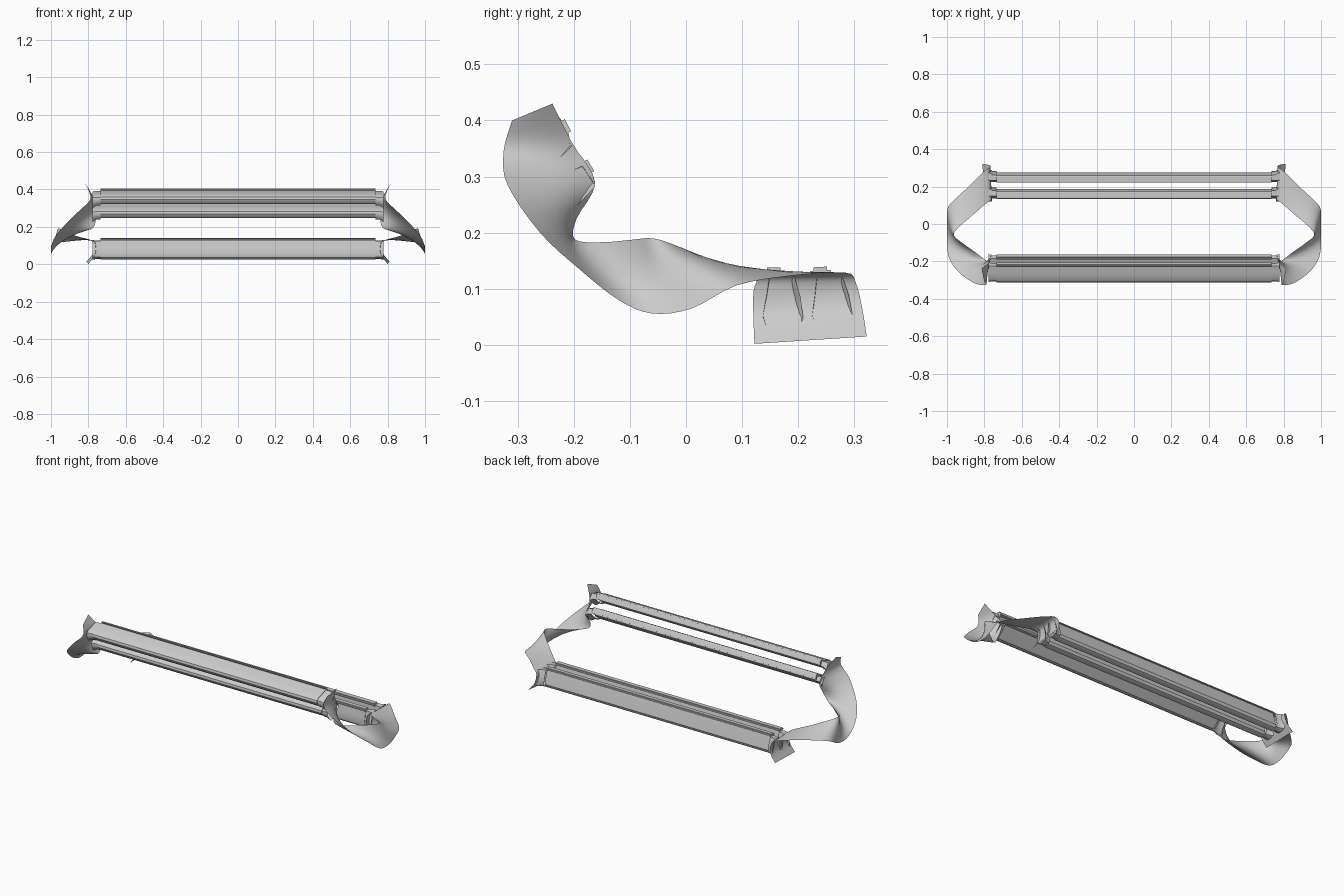
import bpy, bmesh, math
from mathutils import Vector

if "Cube" in bpy.data.objects:
    bpy.data.objects.remove(bpy.data.objects["Cube"])

END = 0.735


def make_object(name, bm, mirror=False):
    bmesh.ops.recalc_face_normals(bm, faces=bm.faces)
    me = bpy.data.meshes.new(name)
    bm.to_mesh(me)
    bm.free()
    ob = bpy.data.objects.new(name, me)
    bpy.context.collection.objects.link(ob)
    if mirror:
        ob.modifiers.new("mirror", 'MIRROR')
    bpy.context.view_layer.objects.active = ob
    ob.select_set(True)
    bpy.ops.object.shade_smooth_by_angle(angle=math.radians(35))
    ob.select_set(False)
    return ob


def catmull(pts, steps):
    pts = [Vector(p) for p in pts]
    out = []
    for i in range(len(pts) - 1):
        p0, p1, p2 = pts[max(i - 1, 0)], pts[i], pts[i + 1]
        p3 = pts[min(i + 2, len(pts) - 1)]
        for s in range(steps):
            t = s / steps
            out.append(0.5 * (2 * p1 + (p2 - p0) * t + (2 * p0 - 5 * p1 + 4 * p2 - p3) * t * t
                              + (3 * p1 - p0 - 3 * p2 + p3) * t ** 3))
    out.append(pts[-1])
    return out


def place(prof, x, org, deg):
    """Put a 2D cross-section in the yz plane at x, turned by deg."""
    c, s = math.cos(math.radians(deg)), math.sin(math.radians(deg))
    return [Vector((x, org[0] + u * c - v * s, org[1] + u * s + v * c)) for u, v in prof]


def loft(rings, cap):
    bm = bmesh.new()
    rows = [[bm.verts.new(p) for p in r] for r in rings]
    n = len(rows[0])
    for a, b in zip(rows, rows[1:]):
        for i in range(n):
            bm.faces.new((a[i], a[(i + 1) % n], b[(i + 1) % n], b[i]))
    if cap:
        bm.faces.new(rows[0])
        bm.faces.new(rows[-1])
    return bm


# Cross-sections, measured from the middle of each bar's top edge
BODY = [(-0.010, 0), (-0.016, -0.04), (-0.022, -0.075), (-0.018, -0.09), (-0.007, -0.099),
        (0.010, -0.1), (0.023, -0.093), (0.030, -0.078), (0.022, -0.04), (0.012, 0)]
FLARE = [(-0.006, -0.002), (-0.012, -0.04), (-0.019, -0.075), (-0.014, -0.09), (0.000, -0.1),
         (0.025, -0.102), (0.046, -0.095), (0.053, -0.078), (0.048, -0.04), (0.036, 0)]
LIP = [(-0.019, 0), (-0.019, 0.005), (-0.012, 0.006), (-0.012, 0.012),
       (0.012, 0.012), (0.012, 0.006), (0.019, 0.005), (0.019, 0)]

# Four long bars: two at the back, the same pair tilted at the front
BARS = [("back_inner", (0.156, 0.126), 0), ("back_outer", (0.240, 0.127), 3),
        ("front_upper", (-0.221, 0.386), -62), ("front_lower", (-0.180, 0.314), -59)]
for name, org, deg in BARS:
    make_object(name + "_bar", loft([place(BODY, -END, org, deg),
                                     place(BODY, END, org, deg)], True))
    make_object(name + "_top_rail", loft([place(LIP, -END, org, deg),
                                          place(LIP, END, org, deg)], True))
    # open flared sleeve on each bar end
    mid = [((a[0] + b[0]) / 2 * 0.92, (a[1] + b[1]) / 2 * 0.96) for a, b in zip(BODY, FLARE)]
    make_object(name + "_end_sleeve", loft([place(mid, END, org, deg),
                                            place(mid, 0.755, org, deg),
                                            place(FLARE, 0.777, org, deg)], False), True)

# Twisted strap: back end plate, out and around the side, up to front end plate
EDGE_A = [(0.80, 0.122, 0.002), (0.765, 0.12, 0.05), (0.76, 0.12, 0.095), (0.775, 0.122, 0.125),
          (0.86, 0.05, 0.15), (0.94, -0.02, 0.178), (0.963, -0.06, 0.190), (0.92, -0.10, 0.187),
          (0.85, -0.15, 0.183), (0.785, -0.198, 0.188), (0.762, -0.195, 0.225),
          (0.762, -0.162, 0.29), (0.775, -0.203, 0.36), (0.815, -0.238, 0.43)]
EDGE_B = [(0.81, 0.322, 0.015), (0.775, 0.315, 0.06), (0.77, 0.303, 0.11), (0.80, 0.283, 0.129),
          (0.90, 0.185, 0.123), (0.995, 0.09, 0.106), (1.0, 0.01, 0.065), (1.0, -0.06, 0.056),
          (1.0, -0.12, 0.08), (0.985, -0.19, 0.135), (0.935, -0.26, 0.20),
          (0.85, -0.318, 0.285), (0.79, -0.325, 0.345), (0.80, -0.31, 0.40)]
bm = bmesh.new()
rows = [[bm.verts.new(a.lerp(b, k / 6)) for k in range(7)]
        for a, b in zip(catmull(EDGE_A, 4), catmull(EDGE_B, 4))]
for r, q in zip(rows, rows[1:]):
    for k in range(6):
        bm.faces.new((r[k], r[k + 1], q[k + 1], q[k]))
for v in bm.verts:
    v.co.x = min(v.co.x, 1.0)
make_object("side_strap", bm, True)
